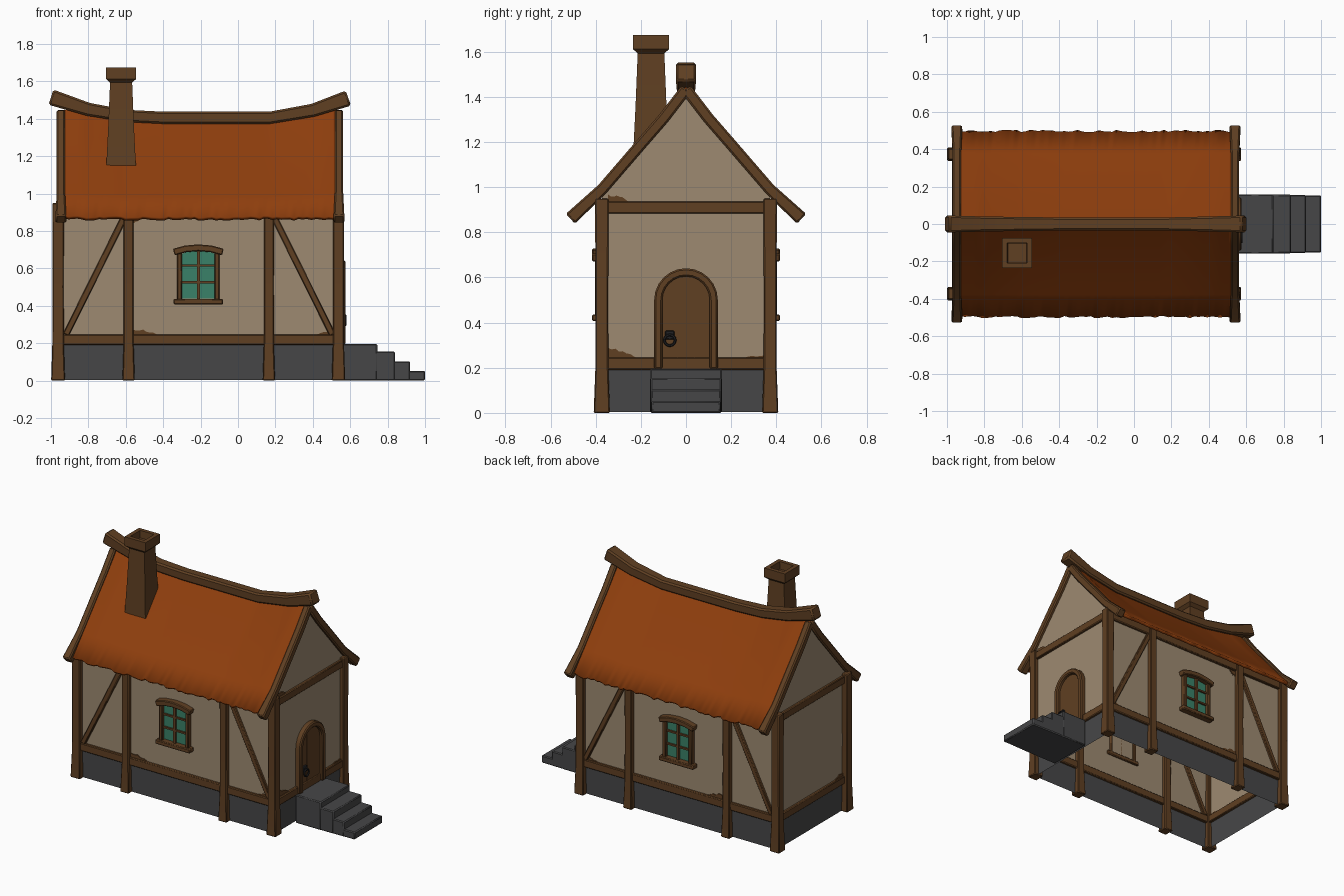
import bpy, bmesh, math, random
from mathutils import Vector

random.seed(4)
if "Cube" in bpy.data.objects:
    bpy.data.objects.remove(bpy.data.objects["Cube"])


def material(name, r, g, b):
    m = bpy.data.materials.new(name)
    m.use_nodes = True
    m.diffuse_color = (r, g, b, 1)
    m.node_tree.nodes["Principled BSDF"].inputs["Base Color"].default_value = (r, g, b, 1)
    return m


WOOD = material("brown wood", .115, .05, .016)
PLASTER = material("beige plaster", .34, .255, .165)
ROOF = material("orange roof", .27, .048, .004)
STONE = material("grey stone", .062, .062, .064)
GLASS = material("green glass", .042, .22, .14)
IRON = material("dark iron", .015, .015, .017)

X, Y, Z = Vector((1, 0, 0)), Vector((0, 1, 0)), Vector((0, 0, 1))
X0, X1, WY = -.955, .54, .372        # wall planes


def finish(bm, name, *mats, bevel=0, recalc=True):
    if recalc:
        bmesh.ops.recalc_face_normals(bm, faces=bm.faces)
    me = bpy.data.meshes.new(name)
    bm.to_mesh(me)
    bm.free()
    for m in mats:
        me.materials.append(m)
    ob = bpy.data.objects.new(name, me)
    bpy.context.collection.objects.link(ob)
    if bevel:
        mod = ob.modifiers.new("Bevel", "BEVEL")
        mod.width, mod.segments = bevel, 1
    return ob


def beam(name, pts, side, sizes, mat=WOOD, bevel=.005):
    """Rectangular section swept along points; sizes are (along side, across)."""
    pts = [Vector(p) for p in pts]
    if not isinstance(sizes, list):
        sizes = [sizes] * len(pts)
    bm = bmesh.new()
    rings = []
    for i, p in enumerate(pts):
        t = (pts[min(i + 1, len(pts) - 1)] - pts[max(i - 1, 0)]).normalized()
        n = t.cross(side).normalized()
        a, b = sizes[i][0] / 2, sizes[i][1] / 2
        rings.append([bm.verts.new(p + side * u * a + n * v * b)
                      for u, v in ((-1, -1), (1, -1), (1, 1), (-1, 1))])
    for r, q in zip(rings, rings[1:]):
        for k in range(4):
            bm.faces.new((r[k], r[(k + 1) % 4], q[(k + 1) % 4], q[k]))
    bm.faces.new(rings[0])
    bm.faces.new(rings[-1])
    return finish(bm, name, mat, bevel=bevel)


def box(name, lo, hi, mat=WOOD, bevel=.004):
    c = [(a + b) / 2 for a, b in zip(lo, hi)]
    return beam(name, [(c[0], c[1], lo[2]), (c[0], c[1], hi[2])], X,
                (hi[0] - lo[0], hi[1] - lo[1]), mat, bevel)


def plate(name, pts, push, mat):
    """Flat outline pushed out into a solid."""
    bm = bmesh.new()
    f = bm.faces.new([bm.verts.new(p) for p in pts])
    out = bmesh.ops.extrude_face_region(bm, geom=[f])["geom"]
    bmesh.ops.translate(bm, vec=push, verts=[v for v in out if isinstance(v, bmesh.types.BMVert)])
    return finish(bm, name, mat)


# Wall shell, open below: stone footing under plaster
bm = bmesh.new()
levels = [[bm.verts.new((x, y, z)) for x, y in ((X0, -WY), (X1, -WY), (X1, WY), (X0, WY))]
          for z in (.004, .2, .975)]
for a, b in zip(levels, levels[1:]):
    for k in range(4):
        f = bm.faces.new((a[k], a[(k + 1) % 4], b[(k + 1) % 4], b[k]))
        f.material_index = 1 if a is levels[0] else 0
top = levels[2]
for i, j, x in ((1, 2, X1), (3, 0, X0)):
    bm.faces.new((top[i], top[j], bm.verts.new((x, 0, 1.41))))
finish(bm, "walls", PLASTER, STONE, recalc=False)

# Roof slopes with a sagging ridge and ragged eaves
SLOPE = [(0, 1.435), (.1, 1.305), (.2, 1.19), (.37, .993), (.49, .868)]
RIDGE = [(-1, 1.515), (-.8, 1.45), (-.6, 1.415), (-.4, 1.405), (.17, 1.405), (.4, 1.445), (.59, 1.51)]


def ridge_z(x):
    for (xa, za), (xb, zb) in zip(RIDGE, RIDGE[1:]):
        if xa <= x <= xb:
            return za + (zb - za) * (x - xa) / (xb - xa)


bm = bmesh.new()
cols = 64
rag = [[random.uniform(-.006, .006) for i in range(cols + 1)] for s in (0, 1)]
grid = []
for i in range(cols + 1):
    x = -.95 + 1.48 * i / cols
    drop = min(0, ridge_z(x) - 1.46)
    row = []
    for s in range(-4, 5):
        y, z = SLOPE[abs(s)]
        edge = rag[s > 0][i] if abs(s) == 4 else 0
        row.append(bm.verts.new((x, (y + edge) * (1 if s > 0 else -1), z + drop * (1 - y / .49) - edge)))
    grid.append(row)
for a, b in zip(grid, grid[1:]):
    for k in range(8):
        bm.faces.new((a[k], b[k], b[k + 1], a[k + 1]))
roof = finish(bm, "roof", ROOF)
solid = roof.modifiers.new("Thickness", "SOLIDIFY")
solid.thickness, solid.offset = .022, 0

# Ridge beam and barge boards
beam("ridge_beam", [(x, 0, z) for x, z in RIDGE], Y,
     [(.09, .085), (.08, .07), (.075, .065), (.07, .065), (.07, .065), (.08, .07), (.09, .085)], bevel=.01)
for end, x in (("back", -.947), ("door", .54)):
    for s in (-1, 1):
        path = [(x, s * y, z) for y, z in SLOPE[:-1]] + [(x, s * .512, .86)]
        beam(f"{end}_barge_board", path, X, [(.045, .05)] * 4 + [(.058, .06)], bevel=.008)

# Posts, braces and horizontal rails
for s in (-1, 1):
    for x, w in ((-.962, .062), (-.585, .054), (.165, .054), (.537, .06)):
        beam("post", [(x, s * .373, z) for z in (0, .19, .5, .95)], X,
             [(w + .012, .072), (w, .058), (w - .002, .056), (w, .06)])
    for a, b in ((-.92, -.605), (.505, .19)):
        beam("brace", [(a, s * .372, .245), (b, s * .372, .88)], Y, (.035, .034))
    for z in (.218, .91):
        beam("long_rail", [(X0, s * .372, z), (X1, s * .372, z)], Y, (.036, .054))
for x in (X0, X1):
    for z in (.218, .91):
        beam("end_rail", [(x, -.36, z), (x, .36, z)], X, (.036, .054))

# Windows, one on each long wall
for s in (-1, 1):
    cx, y = -.212, s * .383
    arch = [(-.095, .675), (-.05, .692), (0, .698), (.05, .692), (.095, .675)]
    plate("window_glass", [(cx + u, s * .374, z) for u, z in [(-.095, .44)] + arch + [(.095, .44)]],
          (0, s * .006, 0), GLASS)
    for u in (-.1, .1):
        beam("window_jamb", [(cx + u, y, .43), (cx + u, y, .69)], X, (.026, .04))
    beam("window_mullion", [(cx, y, .43), (cx, y, .7)], X, (.016, .022), bevel=0)
    for z in (.525, .615):
        beam("window_bar", [(cx - .1, y, z), (cx + .1, y, z)], Y, (.018, .012), bevel=0)
    beam("window_lintel", [(cx + u * 1.38, s * .388, z + .012) for u, z in arch], Y, (.056, .036))
    beam("window_sill", [(cx - .132, s * .388, .422), (cx + .132, s * .388, .422)], Y, (.056, .03))

# Arched door and frame
def arch_path(x, r, base=.195, spring=.5):
    curve = [(x, -r * math.cos(a), spring + r * math.sin(a))
             for a in (math.pi * i / 12 for i in range(13))]
    return [(x, -r, base)] + curve + [(x, r, base)]


plate("door", arch_path(X1 - .005, .112), (.018, 0, 0), WOOD)
beam("door_frame", arch_path(X1 + .012, .123), X, (.048, .036), bevel=.007)
for y in (-.037, .037):
    box("door_plank_gap", (X1 + .012, y - .0015, .2), (X1 + .0142, y + .0015, .59), WOOD, 0)

# Door handle
box("handle_plate", (X1 + .01, -.092, .325), (X1 + .03, -.052, .365), IRON)
bpy.ops.mesh.primitive_torus_add(major_segments=16, minor_segments=6, major_radius=.024,
                                 minor_radius=.006, location=(X1 + .036, -.072, .322),
                                 rotation=(0, math.pi / 2, 0))
ring = bpy.context.object
ring.name = "handle_ring"
ring.data.materials.append(IRON)

# Stone steps
for i, (x, z) in enumerate(((.745, .195), (.84, .155), (.92, .103), (1, .052))):
    w = .159 - i * .002
    box("step", (X1 + .01, -w, 0), (x, w, z), STONE, .006)

# Chimney with a hollow cap
cx, cy = -.625, -.155
beam("chimney_shaft", [(cx, cy, z) for z in (1.15, 1.35, 1.62)], X, [(.158, .158), (.138, .138), (.116, .116)], bevel=0)
bm = bmesh.new()
prev = None
for r, z in ((.058, 1.592), (.08, 1.612), (.08, 1.675), (.053, 1.675), (.05, 1.625)):
    loop = [bm.verts.new((cx + r * u, cy + r * v, z)) for u, v in ((-1, -1), (1, -1), (1, 1), (-1, 1))]
    if prev:
        for k in range(4):
            bm.faces.new((prev[k], prev[(k + 1) % 4], loop[(k + 1) % 4], loop[k]))
    prev = loop
bm.faces.new(prev)
finish(bm, "chimney_cap", WOOD, recalc=False)

# Worn plaster patches: ragged plates lying against the rails
def patch(origin, along, out, length, height):
    o = Vector(origin)
    rim = [o + along * length * i / 8 + Z * height * (1 - (i / 8) ** 2) * random.uniform(.65, 1)
           for i in range(9)]
    plate("worn_patch", [o] + rim[:-1] + [o + along * length], out * .006, WOOD)


for s in (-1, 1):
    patch((-.56, s * WY, .24), X, Y * s, .14, .04)
    patch((.5, s * WY, .24), -X, Y * s, .1, .025)
    patch((-.56, s * WY, .88), X, Y * s, .05, -.04)
patch((X1, -.345, .24), Y, X, .13, .05)
patch((X1, -.345, .93), Y, X, .1, .045)
patch((X1, .345, .24), -Y, X, .13, .015)
patch((X0, -.345, .24), Y, -X, .1, .03)

bpy.ops.object.select_all(action="DESELECT")
for ob in bpy.context.scene.objects:
    if ob.type == "MESH":
        ob.select_set(True)
        bpy.context.view_layer.objects.active = ob
bpy.ops.object.shade_smooth_by_angle(angle=math.radians(35))
